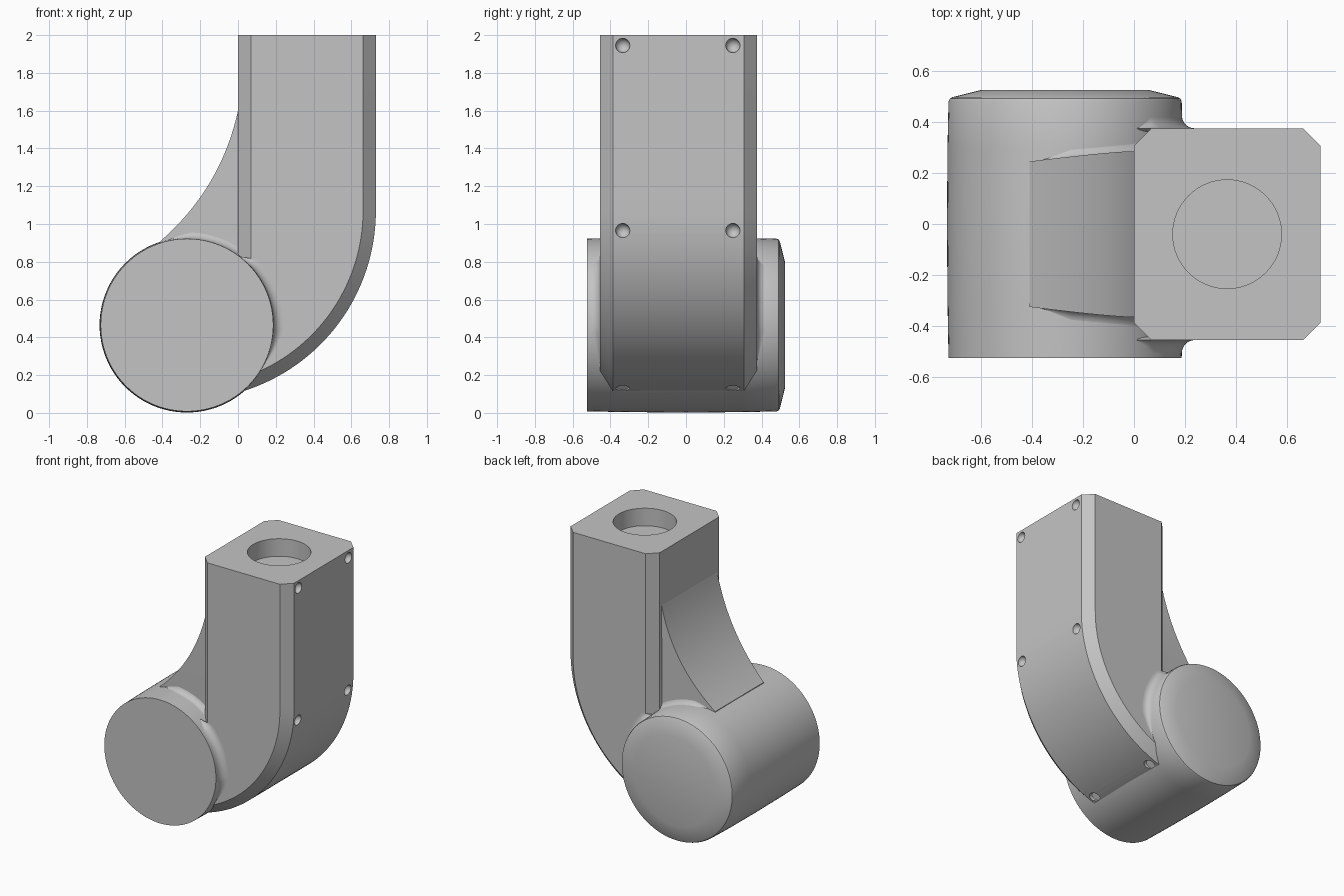
import bpy, bmesh
from math import cos, sin, pi, radians
from mathutils import Vector, Matrix

if "Cube" in bpy.data.objects:
    bpy.data.objects.remove(bpy.data.objects["Cube"])

GREY = (0.55, 0.55, 0.55, 1)
mat = bpy.data.materials.new("plain grey")
mat.use_nodes = True
mat.diffuse_color = GREY
mat.node_tree.nodes["Principled BSDF"].inputs["Base Color"].default_value = GREY

CX, CZ = -0.27, 0.465      # axis of the barrel
BEND_Z = 1.07              # height where the arm starts to bend
FRONT, BACK = -0.455, 0.375


def finish(name, bm, angle=30):
    """Turn a bmesh into a shaded object."""
    bmesh.ops.recalc_face_normals(bm, faces=bm.faces)
    mesh = bpy.data.meshes.new(name)
    bm.to_mesh(mesh)
    bm.free()
    mesh.materials.append(mat)
    obj = bpy.data.objects.new(name, mesh)
    bpy.context.collection.objects.link(obj)
    bpy.ops.object.select_all(action='DESELECT')
    obj.select_set(True)
    bpy.context.view_layer.objects.active = obj
    bpy.ops.object.shade_smooth_by_angle(angle=radians(angle))
    return obj


def loft(rings):
    """Skin a list of closed rings and cap both ends."""
    bm = bmesh.new()
    loops = [[bm.verts.new(p) for p in ring] for ring in rings]
    n = len(loops[0])
    for a, b in zip(loops, loops[1:]):
        for i in range(n):
            j = (i + 1) % n
            bm.faces.new((a[i], a[j], b[j], b[i]))
    bm.faces.new(loops[0])
    bm.faces.new(loops[-1])
    return bm


# Barrel: slightly bulged, with a wide bevel on the back end
def barrel_ring(y, r, n=96):
    return [(CX + r * cos(2 * pi * i / n), y, CZ + r * sin(2 * pi * i / n)) for i in range(n)]


profile = [(-0.525, 0.457), (-0.3, 0.461), (0, 0.463), (0.3, 0.461),
           (0.48, 0.457), (0.491, 0.452), (0.497, 0.442), (0.525, 0.33)]
finish("barrel", loft([barrel_ring(y, r) for y, r in profile]))


# Arm: straight top and bent lower end, with chamfered long edges
def arm_outline(y, inset):
    pts = [(inset, y, 2), (0.73 - inset, y, 2)]
    for i in range(37):
        a = radians(-82 * i / 36)
        r = 1 - inset
        pts.append((CX + r * cos(a), y, BEND_Z + r * sin(a)))
    return pts + [(inset, y, 0.5)]


CH = 0.068
arm = finish("arm", loft([arm_outline(FRONT, CH), arm_outline(FRONT + CH, 0),
                          arm_outline(BACK - CH, 0), arm_outline(BACK, CH)]))

# Cutters: socket in the arm top and six round dimples on the outer side
cut = bmesh.new()
bmesh.ops.create_cone(cut, cap_ends=True, segments=64, radius1=0.213, radius2=0.213,
                      depth=0.26, matrix=Matrix.Translation((0.365, -0.04, 2)))
bend = radians(-70)
spots = [(0.73, 1.945), (0.725, 0.965), (CX + cos(bend), BEND_Z + sin(bend))]
for x, z in spots:
    for y in (-0.335, 0.248):
        bmesh.ops.create_uvsphere(cut, u_segments=20, v_segments=12, radius=0.038,
                                  matrix=Matrix.Translation((x, y, z)))
cutter = finish("hole_cutter", cut)
cutter.hide_render = True
mod = arm.modifiers.new("holes", 'BOOLEAN')
mod.operation = 'DIFFERENCE'
mod.solver = 'EXACT'
mod.object = cutter
bpy.ops.object.select_all(action='DESELECT')
arm.select_set(True)
bpy.context.view_layer.objects.active = arm
bpy.ops.object.modifier_apply(modifier=mod.name)
bpy.data.objects.remove(cutter)
bpy.ops.object.shade_smooth_by_angle(angle=radians(30))

# Web: concave brace between arm and barrel, narrowing downwards
start, ctrl, end = Vector((0.002, 1.61)), Vector((-0.086, 1.193)), Vector((-0.41, 0.91))
rings = []
for i in range(25):
    t = i / 24
    p = start * (1 - t) ** 2 + ctrl * 2 * t * (1 - t) + end * t * t
    d = 0.04 * t * t
    rings.append([(0.05, -0.365, p.y), (p.x, -0.365 + d, p.y),
                  (p.x, 0.285 - d, p.y), (0.05, 0.285, p.y)])
rings.append([(x, y, 0.8) for x, y, z in rings[-1]])
finish("web", loft(rings))


# Fillets: concave blends around the barrel, fading out at their ends
def fillet(name, y0, y1, side, a0, a1, size, fade0, fade1, r=0.458):
    rings = []
    steps = 36
    for i in range(steps + 1):
        t = i / steps
        a = radians(a0 + (a1 - a0) * t)
        y = y0 + (y1 - y0) * t
        f = max(0.003, size * min(1, t / fade0, (1 - t) / fade1))
        section = [(r + f - f * cos(k * pi / 16), y + side * (f - f * sin(k * pi / 16)))
                   for k in range(9)]
        section.append((r - 0.02, y - side * 0.02))
        rings.append([(CX + q * cos(a), v, CZ + q * sin(a)) for q, v in section])
    finish(name, loft(rings), 40)


for label, s, y_arm, y_web, y_low in (("front", -1, FRONT, -0.365, -0.325),
                                      ("back", 1, BACK, 0.285, 0.245)):
    fillet(label + "_arm_fillet", y_arm, y_arm, s, -27, 52, 0.05, 0.3, 0.12)
    fillet(label + "_web_fillet", y_web, y_low, s, 46, 105, 0.05, 0.02, 0.3)
